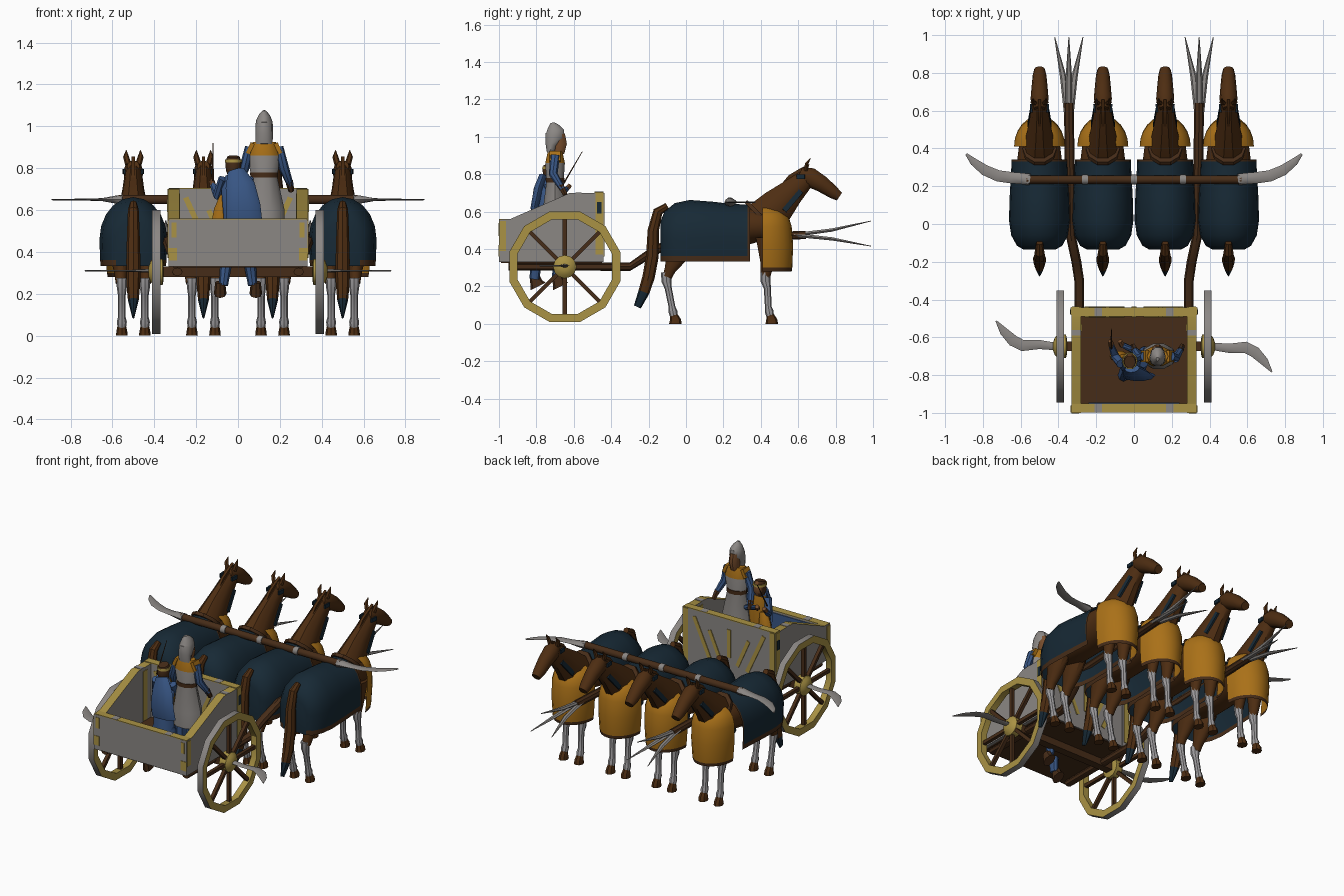
import bpy, bmesh
from math import sin, cos, pi, sqrt, radians
from mathutils import Vector

if "Cube" in bpy.data.objects:
    bpy.data.objects.remove(bpy.data.objects["Cube"])

X, Y, Z = Vector((1, 0, 0)), Vector((0, 1, 0)), Vector((0, 0, 1))
COLOURS = {
    "horse brown": (79, 49, 25), "wood brown": (72, 48, 30), "blanket navy": (29, 45, 56),
    "chest orange": (168, 112, 30), "trim gold": (168, 145, 70), "steel grey": (138, 134, 131),
    "cloth blue": (59, 87, 132), "skin tan": (118, 78, 48), "leg white": (156, 154, 156),
}
MATS = {}
for label, rgb in COLOURS.items():
    m = bpy.data.materials.new(label)
    m.use_nodes = True
    linear = [(c / 255) ** 2.2 for c in rgb] + [1]
    m.diffuse_color = linear
    m.node_tree.nodes["Principled BSDF"].inputs["Base Color"].default_value = linear
    MATS[label] = m


def finish(name, bm, mat, rule=None):
    """Turn a bmesh into an object, colouring faces by an optional rule."""
    bmesh.ops.recalc_face_normals(bm, faces=bm.faces)
    used = [mat]
    for f in bm.faces:
        key = (rule(f.calc_center_median(), f.normal) if rule else None) or mat
        if key not in used:
            used.append(key)
        f.material_index = used.index(key)
    mesh = bpy.data.meshes.new(name)
    bm.to_mesh(mesh)
    bm.free()
    for key in used:
        mesh.materials.append(MATS[key])
    ob = bpy.data.objects.new(name, mesh)
    bpy.context.collection.objects.link(ob)
    return ob


def skin(name, rows, mat, rule=None, closed=True, caps=(True, True)):
    """Bridge rows of points into a surface."""
    bm = bmesh.new()
    rings = [[bm.verts.new(p) for p in row] for row in rows]
    n = len(rings[0])
    for r, s in zip(rings, rings[1:]):
        for i in range(n if closed else n - 1):
            j = (i + 1) % n
            bm.faces.new((r[i], r[j], s[j], s[i]))
    for ring, wanted in zip((rings[0], rings[-1]), caps):
        if wanted:
            bm.faces.new(ring)
    return finish(name, bm, mat, rule)


def tube(name, pts, mat, ref=X, sides=10, rule=None):
    """Loft ellipses (x, y, z, half width along ref, other half width)."""
    path = [Vector(p[:3]) for p in pts]
    square = sides == 4
    rows = []
    for i, p in enumerate(pts):
        t = (path[min(i + 1, len(path) - 1)] - path[max(i - 1, 0)]).normalized()
        side = (ref - t * ref.dot(t)).normalized()
        up = t.cross(side)
        grow = sqrt(2) if square else 1
        angles = [2 * pi * (k + square / 2) / sides for k in range(sides)]
        rows.append([path[i] + grow * (side * p[3] * cos(a) + up * p[4] * sin(a)) for a in angles])
    return skin(name, rows, mat, rule)


def in_plane(x, pts):
    return [(x, *p) for p in pts]


def bar(name, p, q, a, b, mat, ref=Y):
    return tube(name, [(*p, a, b), (*q, a, b)], mat, ref, 4)


def prism(name, profile, x0, x1, mat, rule=None):
    return skin(name, [[(x, y, z) for y, z in profile] for x in (x0, x1)], mat, rule)


# ---- One horse, built at x = 0
horse = []
horse.append(tube("horse_body", in_plane(0, [
    (-.12, .53, .06, .06), (-.08, .52, .11, .10), (.02, .52, .135, .12), (.2, .51, .125, .11),
    (.34, .525, .118, .098), (.42, .53, .108, .09), (.50, .49, .09, .09), (.54, .48, .05, .06)]),
    "horse brown", sides=12))
horse.append(tube("horse_neck", in_plane(0, [
    (.40, .55, .088, .11), (.49, .63, .066, .10), (.56, .70, .052, .075),
    (.63, .765, .043, .055), (.66, .80, .035, .04)]), "horse brown"))
horse.append(tube("horse_head", in_plane(0, [
    (.61, .81, .03, .03), (.66, .785, .048, .055), (.73, .745, .042, .046),
    (.79, .70, .036, .035), (.82, .68, .028, .026)]), "horse brown"))
horse.append(skin("horse_mane", [[(x, y, z) for y, z in (
    (.40, .62), (.42, .675), (.50, .735), (.55, .795), (.60, .825), (.66, .855), (.64, .78), (.5, .64))]
    for x in (-.008, .008)], "horse brown"))
horse.append(tube("horse_collar", in_plane(0, [(.385, .575, .092, .108), (.40, .59, .09, .106)]), "wood brown"))
for s in (-1, 1):
    horse.append(tube("horse_ear", [(s * .025, .64, .82, .015, .012), (s * .035, .645, .855, .014, .01),
                                    (s * .034, .665, .885, .002, .002)], "horse brown", sides=6))
    horse.append(bar("neck_strap", (s * .058, .525, .605), (s * .042, .615, .71), .006, .014, "blanket navy", X))
    horse.append(bar("cheek_patch", (s * .042, .59, .785), (s * .046, .635, .785), .005, .012, "blanket navy", X))
    horse.append(tube("hind_thigh", in_plane(s * .06, [
        (-.02, .46, .06, .09), (-.05, .36, .045, .06), (-.085, .29, .03, .032), (-.10, .25, .024, .026)]), "horse brown"))
    horse.append(tube("front_thigh", in_plane(s * .055, [
        (.44, .46, .05, .07), (.435, .33, .035, .04), (.425, .25, .024, .026)]), "horse brown"))
    for tag, top, low in (("hind", -.105, -.075), ("front", .425, .44)):
        horse.append(tube(tag + "_shin", in_plane(s * .055, [
            (top, .275, .027, .028), (top, .23, .024, .027), (top + .01, .19, .018, .019),
            (low, .09, .018, .018), (low + .005, .065, .024, .024), (low + .01, .04, .02, .02)]), "leg white", sides=8))
        horse.append(tube(tag + "_hoof", in_plane(s * .055, [
            (low + .01, .045, .021, .021), (low + .018, .02, .026, .03), (low + .018, 0, .028, .034)]), "horse brown", sides=8))
horse.append(tube("horse_tail", in_plane(0, [
    (-.10, .63, .018, .018), (-.15, .60, .026, .026), (-.175, .50, .03, .03), (-.18, .36, .034, .034),
    (-.20, .25, .033, .033), (-.225, .17, .026, .03), (-.26, .09, .006, .02)]), "horse brown", sides=8,
    rule=lambda c, n: "blanket navy" if c.z < .18 else None))

# Blanket: arches swept along the back, brown hem at the bottom
rows = []
for y, half, top in ((-.135, .085, .55), (-.115, .12, .60), (-.06, .15, .645), (.02, .162, .662),
                     (.15, .158, .652), (.25, .152, .640), (.33, .148, .638), (.342, .148, .638)):
    arch = [(half * cos(k * pi / 10), y, .46 + (top - .46) * sin(k * pi / 10)) for k in range(11)]
    hems = [[(s * half * w, y, z) for w, z in ((.96, .332), (.98, .362))] for s in (1, -1)]
    rows.append(hems[0] + arch + hems[1][::-1])
horse.append(skin("horse_blanket", rows, "blanket navy", closed=False, caps=(True, False),
                  rule=lambda c, n: "wood brown" if c.z < .36 or c.y > .33 else None))

# Chest cloth: half rings stacked upwards
rows = [[(rx * cos(k * pi / 12), .41 + ry * sin(k * pi / 12), z) for k in range(13)]
        for z, rx, ry in ((.28, .122, .155), (.30, .126, .158), (.42, .135, .163), (.52, .135, .155),
                          (.57, .122, .14), (.60, .098, .115), (.618, .07, .09))]
horse.append(skin("chest_cloth", rows, "chest orange", closed=False, caps=(False, False),
                  rule=lambda c, n: "wood brown" if c.z < .295 else None))

# Four horses abreast
for x in (-.165, .165, .5):
    for part in horse:
        twin = part.copy()
        twin.location.x = x
        bpy.context.collection.objects.link(twin)
for part in horse:
    part.location.x = -.5

# ---- Yoke with bands and curved end blades
tube("yoke", [(-.57, .235, .65, .022, .022), (.57, .235, .65, .022, .022)], "wood brown", Y)
for x in (-.26, 0, .26):
    tube("yoke_band", [(x - .016, .235, .65, .026, .026), (x + .016, .235, .65, .026, .026)], "steel grey", Y)
for s in (-1, 1):
    tube("yoke_blade", [(s * .55, .235, .65, .03, .024), (s * .59, .24, .65, .03, .018), (s * .65, .245, .65, .03, .007),
                        (s * .72, .255, .65, .03, .005), (s * .79, .285, .65, .028, .004), (s * .85, .33, .65, .02, .004),
                        (s * .888, .37, .65, .006, .003)], "steel grey", Y, 8)
    # Draught pole with three forward spikes
    tube("draught_pole", [(s * .29, -.95, .305, .025, .02), (s * .29, -.30, .305, .026, .022), (s * .305, -.20, .37, .026, .024),
                          (s * .335, -.06, .45, .026, .024), (s * .345, .64, .475, .026, .022)], "wood brown", X, 8)
    for dx, dz in ((-.075, -.06), (0, .075), (.075, -.06)):
        tube("pole_spike", [(s * .345 + dx * .1, .58, .475, .018, .012), (s * .345 + dx * .4, .78, .475 + dz * .35, .017, .01),
                            (s * .345 + dx, .99, .475 + dz, .002, .002)], "steel grey", X, 6)

# ---- Cart body
gold_top = lambda c, n: "trim gold" if n.z > .5 else None
side = [(-1, .33), (-.44, .33), (-.44, .70), (-.62, .70), (-.94, .56), (-1, .555)]
bar("cart_floor", (0, -.99, .34), (0, -.45, .34), .31, .015, "wood brown", X)
bar("cart_back", (-.33, -.975, .443), (.33, -.975, .443), .024, .112, "steel grey")
bar("cart_front", (-.33, -.465, .515), (.33, -.465, .515), .024, .185, "steel grey")
bar("back_rail", (-.33, -.975, .556), (.33, -.975, .556), .024, .003, "trim gold")
bar("front_rail", (-.33, -.465, .702), (.33, -.465, .702), .024, .003, "trim gold")
bar("back_inner_panel", (-.24, -.949, .49), (.24, -.949, .49), .003, .055, "cloth blue")
for s in (-1, 1):
    prism("cart_side", side, s * .28, s * .332, "steel grey", gold_top)
    bar("side_corner_strip", (s * .333, -.463, .37), (s * .333, -.463, .70), .003, .02, "trim gold", X)
    bar("side_corner_mark", (s * .335, -.465, .59), (s * .335, -.465, .65), .004, .012, "blanket navy", X)
    bar("side_back_strip", (s * .333, -.98, .39), (s * .333, -.98, .55), .003, .018, "trim gold", X)
    bar("side_rail_patch", (s * .306, -.59, .701), (s * .306, -.56, .701), .026, .002, "steel grey", X)
    for y, z in ((-.975, .558), (-.465, .704)):
        bar("rail_patch", (s * .17, y, z), (s * .21, y, z), .024, .002, "steel grey")
    bar("back_corner_patch", (s * .312, -1, .36), (s * .312, -1, .42), .003, .02, "trim gold")
    bar("back_upper_patch", (s * .305, -1, .47), (s * .305, -1, .54), .003, .012, "trim gold")
    # Gilded fan on both faces of the front wall
    for y in (-.439, -.491):
        bar("front_corner_strip", (s * .31, y, .36), (s * .31, y, .70), .003, .018, "trim gold")
        bar("front_ray", (s * .06, y, .42), (s * .14, y, .60), .003, .012, "trim gold")
        bar("front_low_ray", (s * .13, y, .40), (s * .25, y, .66), .003, .013, "trim gold")
    bar("inner_corner_strip", (s * .279, -.55, .36), (s * .279, -.55, .68), .003, .02, "trim gold", X)
for y in (-.439, -.491):
    bar("front_centre_ray", (0, y, .46), (0, y, .64), .003, .012, "trim gold")

# ---- Axle, wheels and scythes
HUB_Y, HUB_Z, RIM = -.648, .305, .307
bar("axle", (-.40, HUB_Y, HUB_Z), (.40, HUB_Y, HUB_Z), .025, .025, "wood brown")
for s in (-1, 1):
    section = [(.37, .262), (.37, RIM), (.41, RIM), (.41, .262)]
    spin = [radians(15 + 30 * k) for k in range(13)]
    rows = [[(s * x, HUB_Y + r * cos(a), HUB_Z + r * sin(a)) for x, r in section] for a in spin]
    skin("wheel_rim", rows, "trim gold", caps=(False, False), rule=lambda c, n: "steel grey" if abs(n.x) < .5 and
         n.dot(c - Vector((c.x, HUB_Y, HUB_Z))) > 0 else None)
    for k in range(8):
        d = Y * cos(k * pi / 4) + Z * sin(k * pi / 4)
        hub = Vector((s * .39, HUB_Y, HUB_Z))
        bar("wheel_spoke", hub + d * .03, hub + d * .275, .011, .011, "wood brown", X)
    tube("wheel_hub", [(s * x, HUB_Y, HUB_Z, r, r) for x, r in
                       ((.355, .04), (.36, .062), (.405, .062), (.42, .045), (.428, .022))], "trim gold", Y, 12)
    tube("wheel_scythe", [(s * x, HUB_Y - s * dy, HUB_Z + .005, w, t) for x, dy, w, t in (
        (.42, 0, .02, .01), (.5, .01, .024, .005), (.59, .005, .03, .004), (.64, .03, .03, .004),
        (.69, .08, .022, .004), (.73, .135, .004, .003))], "steel grey", Y, 8)

# ---- Standing warrior
tube("warrior_tunic", [(.13, -.70, .50, .095, .07), (.13, -.70, .60, .092, .07), (.125, -.70, .76, .062, .048),
                       (.125, -.70, .86, .08, .055), (.125, -.70, .925, .055, .04)], "steel grey",
     rule=lambda c, n: "chest orange" if c.z > .86 else None)
tube("warrior_belt", [(.125, -.70, .755, .066, .052), (.125, -.70, .78, .067, .053)], "wood brown")
tube("warrior_face", [(.125, -.68, .91, .025, .03), (.125, -.675, .96, .032, .04), (.125, -.685, 1.01, .03, .04)], "skin tan")
tube("warrior_helmet", [(.125, -.725, .915, .04, .02), (.125, -.72, .96, .042, .035), (.125, -.70, 1.005, .042, .055),
                        (.125, -.70, 1.03, .038, .05), (.125, -.71, 1.055, .026, .032), (.125, -.715, 1.075, .008, .01)],
     "steel grey")
for s in (-1, 1):
    x = .125
    tube("warrior_leg", in_plane(x + s * .04, [(-.70, .34, .03, .04), (-.70, .54, .04, .045)]), "cloth blue", sides=8)
    tube("warrior_arm", [(x + s * .07, -.70, .90, .022, .026), (x + s * .095, -.71, .80, .024, .024),
                         (x + s * .125, -.66, .72, .016, .016)], "cloth blue", sides=8)
    tube("warrior_glove", [(x + s * .119, -.67, .74, .019, .019), (x + s * .13, -.645, .69, .014, .014)], "wood brown", sides=6)
    bar("shoulder_plate", (x + s * .055, -.70, .92), (x + s * .078, -.70, .87), .03, .01, "chest orange")

# ---- Crouching driver with cloak and whip
tube("driver_torso", [(0, -.75, .45, .07, .06), (-.005, -.75, .58, .065, .055), (-.01, -.74, .70, .07, .055),
                      (-.02, -.73, .77, .04, .035)], "cloth blue", rule=lambda c, n: "chest orange" if n.y > .3 else None)
tube("driver_cloak", [(.03, -.80, .55, .085, .02), (.025, -.81, .62, .082, .022), (.01, -.79, .72, .07, .025),
                      (-.01, -.765, .79, .04, .022)], "cloth blue")
tube("driver_skirt", [(-.085, -.70, .52, .045, .03), (-.075, -.70, .60, .04, .03), (-.06, -.71, .67, .025, .02)], "chest orange")
tube("driver_head", [(-.022, -.73, .76, .024, .028), (-.022, -.725, .79, .036, .042), (-.022, -.725, .83, .038, .044),
                     (-.022, -.73, .855, .03, .034)], "wood brown", rule=lambda c, n: "skin tan" if n.y > .7 else None)
tube("driver_headband", [(-.022, -.725, .828, .041, .046), (-.022, -.725, .842, .04, .045)], "trim gold")
for s, y in ((-1, -.80), (1, -.68)):
    x = .085 * s
    tube("driver_leg", [(.03 * s, -.75, .48, .04, .04), (.055 * s, y, .36, .03, .034), (.07 * s, y - .01, .24, .022, .026)],
         "cloth blue", sides=8)
    tube("driver_boot", in_plane(x, [(y - .01, .255, .024, .026), (y, .22, .028, .034), (y + .01, .2, .03, .045)]),
         "wood brown", sides=8)
    tube("driver_arm", [(-.01 + s * .06, -.74, .75, .024, .024), (-.02 + s * .08, -.70, .67, .022, .022),
                        (-.09 + s * .03, -.64, .72, .015, .015)], "cloth blue", sides=8)
    tube("driver_hand", [(-.09 + s * .03, -.645, .715, .016, .016), (-.10 + s * .025, -.62, .74, .013, .013)], "skin tan", sides=6)
tube("driver_whip", [(-.12, -.66, .74, .005, .005), (-.12, -.555, .92, .002, .002)], "wood brown", sides=6)

# ---- Smooth shading with sharp edges kept
bpy.ops.object.select_all(action="DESELECT")
for ob in bpy.context.collection.objects:
    if ob.type == "MESH":
        ob.select_set(True)
        bpy.context.view_layer.objects.active = ob
bpy.ops.object.shade_smooth_by_angle(angle=radians(40))
